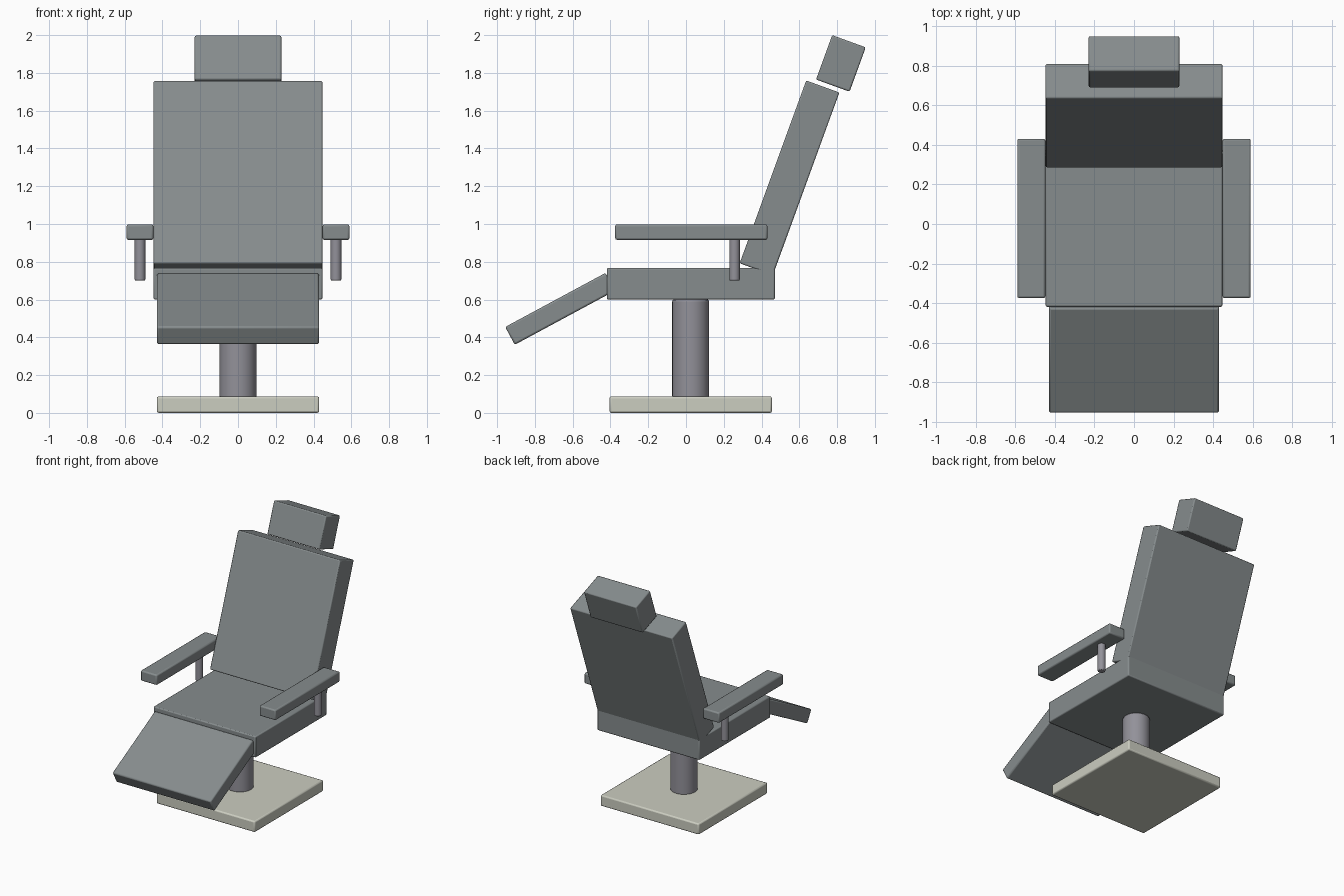
import bpy
from math import radians

if "Cube" in bpy.data.objects:
    bpy.data.objects.remove(bpy.data.objects["Cube"])


def material(name, rgb):
    m = bpy.data.materials.new(name)
    m.diffuse_color = (*rgb, 1)
    m.use_nodes = True
    m.node_tree.nodes["Principled BSDF"].inputs["Base Color"].default_value = m.diffuse_color
    return m


upholstery = material("upholstery", (0.24, 0.265, 0.27))
metal = material("metal", (0.29, 0.285, 0.32))
plate = material("plate", (0.60, 0.61, 0.53))


def finish(name, mat, bevel):
    ob = bpy.context.object
    ob.name = name
    ob.data.materials.append(mat)
    bpy.ops.object.transform_apply(location=False, rotation=False, scale=True)
    b = ob.modifiers.new("bevel", 'BEVEL')
    b.width, b.segments = bevel, 2
    b.limit_method, b.angle_limit = 'ANGLE', radians(40)
    bpy.ops.object.shade_smooth_by_angle(angle=radians(35))
    return ob


def box(name, centre, size, mat=upholstery, tilt=0.0, bevel=0.01):
    bpy.ops.mesh.primitive_cube_add(size=1, location=centre,
                                    rotation=(radians(tilt), 0, 0))
    bpy.context.object.scale = size
    return finish(name, mat, bevel)


def post(name, x, y, z0, z1, radius, bevel):
    bpy.ops.mesh.primitive_cylinder_add(vertices=32, radius=radius, depth=z1 - z0,
                                        location=(x, y, (z0 + z1) / 2))
    return finish(name, metal, bevel)


# Floor plate and pedestal
box("base_plate", (0, 0.025, 0.0435), (0.86, 0.86, 0.087), plate)
post("pedestal", 0, 0.025, 0.08, 0.60, 0.098, 0.01)

# Seat, reclined back, headrest and hanging leg rest
box("seat", (0, 0.026, 0.684), (0.894, 0.889, 0.168), bevel=0.008)
box("backrest", (0, 0.548, 1.244), (0.894, 0.187, 1.03), tilt=-20, bevel=0.008)
box("headrest", (0, 0.82, 1.85), (0.458, 0.189, 0.25), tilt=-20, bevel=0.008)
box("leg_rest", (0, -0.666, 0.551), (0.86, 0.604, 0.107), tilt=28.3)

# Armrests on their short posts
for side, s in (("left", -1), ("right", 1)):
    box("armrest_" + side, (s * 0.519, 0.028, 0.957), (0.142, 0.806, 0.082))
    post("armrest_post_" + side, s * 0.519, 0.257, 0.70, 0.925, 0.028, 0.006)
